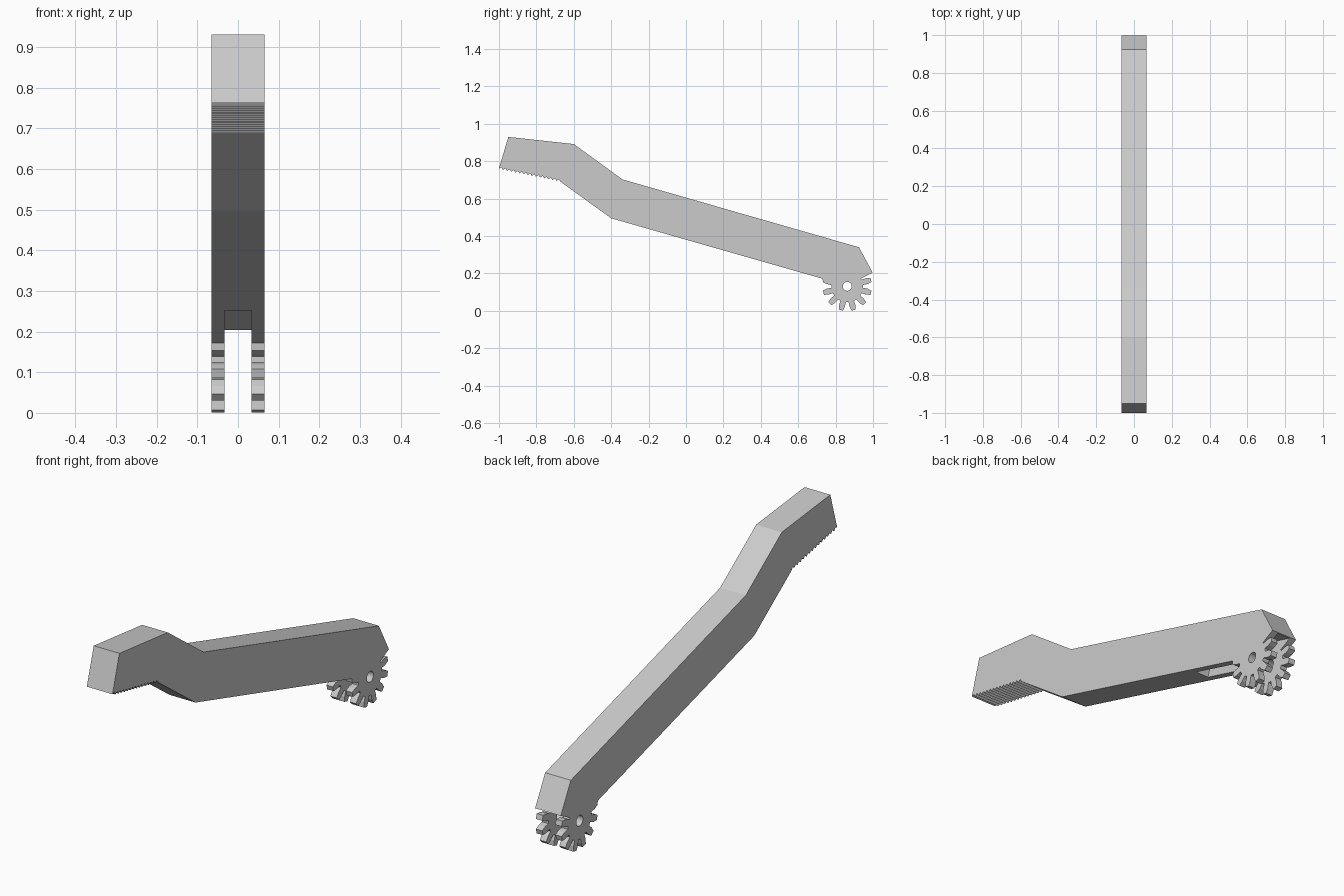
import bpy, bmesh, math
from mathutils import Vector

if "Cube" in bpy.data.objects:
    bpy.data.objects.remove(bpy.data.objects["Cube"], do_unlink=True)

grey = bpy.data.materials.new("plain_grey")
grey.use_nodes = True
COLOUR = (0.6, 0.6, 0.6, 1)
grey.diffuse_color = COLOUR
grey.node_tree.nodes["Principled BSDF"].inputs["Base Color"].default_value = COLOUR

HALF_WIDTH, SLOT_HALF = 0.065, 0.033
HUB = Vector((0.862, 0.131))


def polar(degrees, radius):
    a = math.radians(degrees)
    return HUB + radius * Vector((math.cos(a), math.sin(a)))


def prism(name, loops, half):
    """Fill side-view (y, z) loops and extrude them across x."""
    bm = bmesh.new()
    for loop in loops:
        vs = [bm.verts.new((-half, p[0], p[1])) for p in loop]
        for a, b in zip(vs, vs[1:] + vs[:1]):
            bm.edges.new((a, b))
    bmesh.ops.triangle_fill(bm, edges=bm.edges[:], use_beauty=True)
    out = bmesh.ops.extrude_face_region(bm, geom=bm.faces[:], use_keep_orig=True)
    moved = [g for g in out["geom"] if isinstance(g, bmesh.types.BMVert)]
    bmesh.ops.translate(bm, verts=moved, vec=(2 * half, 0, 0))
    bmesh.ops.recalc_face_normals(bm, faces=bm.faces[:])
    mesh = bpy.data.meshes.new(name)
    bm.to_mesh(mesh)
    bm.free()
    mesh.materials.append(grey)
    obj = bpy.data.objects.new(name, mesh)
    bpy.context.collection.objects.link(obj)
    return obj


# Bent arm, from the gripping tip over the top to the pivot end
outline = [(-1, 0.762), (-0.95, 0.93), (-0.6, 0.892), (-0.34, 0.703),
           (0.925, 0.34), (0.998, 0.205), polar(30, 0.083)]

# Gear teeth around the exposed part of the pivot
for k in range(8):
    mid = 15 - 30 * k
    for offset, radius in ((10, 0.085), (8.5, 0.11), (5, 0.132),
                           (-5, 0.132), (-8.5, 0.11), (-10, 0.085)):
        if k == 7 and offset < 0:
            continue
        outline.append(polar(mid + offset, radius))
outline += [(0.73, 0.172), (-0.4, 0.495)]

# Serrated gripping face
start, end = Vector((-0.67, 0.69)), Vector((-1, 0.757))
TEETH = 15
step = (end - start) / TEETH
lift = Vector((0.002, 0.012))
for i in range(TEETH):
    outline += [start + step * i, start + step * (i + 0.5) + lift]

# Round pin hole
hole = [polar(a, 0.024) for a in range(0, 360, 15)]
arm = prism("geared_arm", [outline, hole], HALF_WIDTH)

# Slot that forks the pivot end into two geared cheeks
slot = [(0.452, 0.25), (0.482, 0.35), (1.1, 0.173), (1.1, -0.1), (0.452, -0.1)]
cutter = prism("slot_cutter", [slot], SLOT_HALF)
cutter.hide_render = True
mod = arm.modifiers.new("slot", "BOOLEAN")
mod.operation, mod.solver, mod.object = "DIFFERENCE", "EXACT", cutter
bpy.context.view_layer.objects.active = arm
bpy.ops.object.modifier_apply(modifier=mod.name)
bpy.data.objects.remove(cutter, do_unlink=True)
